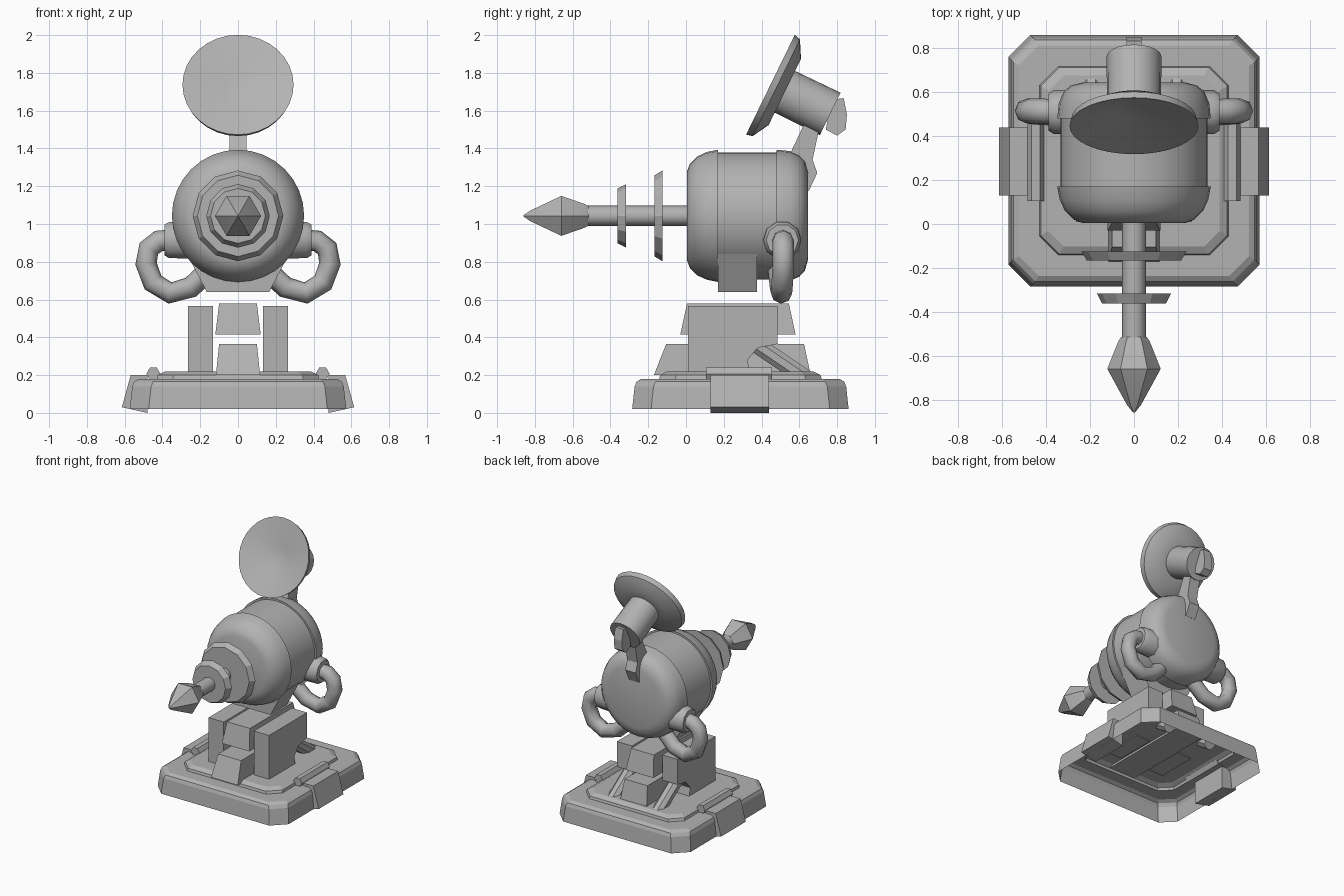
import bpy, bmesh, math
from mathutils import Vector

old = bpy.data.objects.get("Cube")
if old:
    bpy.data.objects.remove(old, do_unlink=True)

grey = bpy.data.materials.new("plain_grey")
grey.use_nodes = True
COLOUR = (0.45, 0.45, 0.45, 1)
grey.diffuse_color = COLOUR
grey.node_tree.nodes["Principled BSDF"].inputs["Base Color"].default_value = COLOUR


def smooth(ob, angle=40):
    bpy.ops.object.select_all(action='DESELECT')
    ob.select_set(True)
    bpy.context.view_layer.objects.active = ob
    bpy.ops.object.shade_smooth_by_angle(angle=math.radians(angle))


def loft(name, rings, cap_start=True, cap_end=True, smooth_angle=None):
    """Skin a list of equal-length point rings."""
    bm = bmesh.new()
    loops = [[bm.verts.new(p) for p in ring] for ring in rings]
    n = len(loops[0])
    for a, b in zip(loops, loops[1:]):
        for i in range(n):
            j = (i + 1) % n
            bm.faces.new((a[i], a[j], b[j], b[i]))
    if cap_start:
        bm.faces.new(loops[0])
    if cap_end:
        bm.faces.new(loops[-1])
    bmesh.ops.recalc_face_normals(bm, faces=bm.faces)
    mesh = bpy.data.meshes.new(name)
    bm.to_mesh(mesh)
    bm.free()
    mesh.materials.append(grey)
    ob = bpy.data.objects.new(name, mesh)
    bpy.context.collection.objects.link(ob)
    if smooth_angle:
        smooth(ob, smooth_angle)
    return ob


def lathe(name, profile, origin, axis, sides, phase=0.0, smooth_angle=40):
    """Revolve (distance along axis, radius) pairs."""
    o, d = Vector(origin), Vector(axis).normalized()
    u = Vector((0, 1, 0)) if abs(d.x) > 0.9 else Vector((1, 0, 0))
    v = d.cross(u)
    rings = []
    for t, r in profile:
        angles = [math.tau * (i + phase) / sides for i in range(sides)]
        rings.append([o + d * t + (u * math.cos(a) + v * math.sin(a)) * r for a in angles])
    return loft(name, rings, smooth_angle=smooth_angle)


def prism_x(name, pts, x0, x1):
    """Extrude a (y, z) outline along x."""
    return loft(name, [[(x, y, z) for y, z in pts] for x in (x0, x1)])


def prism_y(name, pts, y0, y1):
    """Extrude an (x, z) outline along y."""
    return loft(name, [[(x, y, z) for x, z in pts] for y in (y0, y1)])


def rect(hx, y0, y1, z):
    return [(-hx, y0, z), (hx, y0, z), (hx, y1, z), (-hx, y1, z)]


def octagon(h, cut, z, cy=0.288):
    k = h - cut
    pts = [(h, -k), (h, k), (k, h), (-k, h), (-h, k), (-h, -k), (-k, -h), (k, -h)]
    return [(x, y + cy, z) for x, y in pts]


# Stepped base, open underneath
loft("base", [octagon(0.573, 0.10, 0.02), octagon(0.56, 0.10, 0.14),
              octagon(0.55, 0.10, 0.165), octagon(0.525, 0.09, 0.18),
              octagon(0.43, 0.085, 0.18), octagon(0.425, 0.085, 0.20),
              octagon(0.39, 0.07, 0.218)], cap_start=False)

# Centre blocks of the stand
loft("lower_block", [rect(0.117, -0.17, 0.66, 0.20), rect(0.10, -0.105, 0.625, 0.365)])
loft("upper_block", [rect(0.12, -0.03, 0.58, 0.415), rect(0.10, 0.005, 0.545, 0.578)])

# Parts on both sides of the stand
cheek = [(0.01, 0.21), (0.01, 0.565), (0.485, 0.565), (0.485, 0.365),
         (0.38, 0.345), (0.325, 0.28), (0.34, 0.21)]
clip = [(0.615, 0.03), (0.568, 0.20), (0.48, 0.20), (0.48, 0.0)]
for side, s in (("left", 1), ("right", -1)):
    prism_x(side + "_cheek_plate", cheek, s * 0.132, s * 0.265)
    lathe(side + "_strut", [(0, 0.048), (0.34, 0.048)], (s * 0.195, 0.36, 0.37),
          (0, 0.28, -0.19), 8, 0.5)
    prism_y(side + "_base_clip", [(s * x, z) for x, z in clip], 0.13, 0.44)
    lathe(side + "_clip_rod", [(0, 0.037), (0.35, 0.037)], (s * 0.448, 0.105, 0.207),
          (0, 1, 0), 6)

# Neck under the body
prism_y("neck", [(-0.165, 0.64), (0.165, 0.64), (0.27, 0.84), (-0.27, 0.84)], 0.17, 0.375)

# Round body with raised end caps
AXIS_Z = 1.043
lathe("body", [(0.005, 0.235), (0.02, 0.275), (0.06, 0.315), (0.11, 0.338), (0.17, 0.35),
               (0.17, 0.336), (0.48, 0.336), (0.48, 0.35), (0.55, 0.343), (0.60, 0.322),
               (0.63, 0.29), (0.645, 0.235)], (0, 0, AXIS_Z), (0, 1, 0), 32, smooth_angle=50)

# Barrel: shaft, two discs and pointed tip
lathe("barrel_shaft", [(-0.55, 0.054), (0.02, 0.054)], (0, 0, AXIS_Z), (0, 1, 0), 12)
lathe("large_disc", [(-0.166, 0.215), (-0.125, 0.24)], (0, 0, AXIS_Z), (0, 1, 0), 12,
      smooth_angle=20)
lathe("small_disc", [(-0.363, 0.145), (-0.317, 0.168)], (0, 0, AXIS_Z), (0, 1, 0), 12,
      smooth_angle=20)
lathe("barrel_tip", [(-0.86, 0.004), (-0.825, 0.032), (-0.66, 0.122), (-0.535, 0.072),
                     (-0.515, 0.058)], (0, 0, AXIS_Z), (0, 1, 0), 6, smooth_angle=20)

# Side sockets and looping hoses
hose_path = [(0.34, 0.51, 0.915), (0.42, 0.515, 0.91), (0.472, 0.515, 0.87), (0.487, 0.515, 0.79),
             (0.45, 0.51, 0.69), (0.36, 0.505, 0.635), (0.25, 0.50, 0.665), (0.15, 0.49, 0.76)]
for side, s in (("left", 1), ("right", -1)):
    lathe(side + "_socket", [(0.20, 0.105), (0.365, 0.10), (0.39, 0.085)], (0, 0.51, 0.915),
          (s, 0, 0), 10)
    curve = bpy.data.curves.new(side + "_hose", 'CURVE')
    curve.dimensions = '3D'
    curve.bevel_depth = 0.057
    curve.bevel_resolution = 2
    curve.use_fill_caps = True
    spline = curve.splines.new('POLY')
    spline.points.add(len(hose_path) - 1)
    for p, (x, y, z) in zip(spline.points, hose_path):
        p.co = (s * x, y, z, 1)
    hose = bpy.data.objects.new(side + "_hose", curve)
    bpy.context.collection.objects.link(hose)
    bpy.ops.object.select_all(action='DESELECT')
    hose.select_set(True)
    bpy.context.view_layer.objects.active = hose
    bpy.ops.object.convert(target='MESH')
    hose = bpy.context.object
    hose.data.materials.clear()
    hose.data.materials.append(grey)
    smooth(hose, 50)

# Tilted dish with its rear drum
TILT = math.radians(26)
back = (0, math.cos(TILT), -math.sin(TILT))
dish_centre = (0, 0.447, 1.737)
lathe("dish", [(0.07, 0.08), (0.0, 0.288), (0.0, 0.294), (0.035, 0.285), (0.085, 0.195),
               (0.085, 0.10)], dish_centre, back, 32, smooth_angle=30)
lathe("dish_drum", [(0.08, 0.123), (0.352, 0.125)], dish_centre, back, 20)

# Bracket arm and the knuckle behind the drum
prism_x("dish_arm", [(0.64, 1.56), (0.72, 1.56), (0.70, 1.48), (0.67, 1.34), (0.695, 1.27),
                     (0.65, 1.175), (0.60, 1.20), (0.60, 1.36), (0.555, 1.38)], -0.045, 0.045)
prism_x("dish_knuckle", [(0.77, 1.66), (0.835, 1.665), (0.852, 1.58), (0.845, 1.50),
                         (0.80, 1.468), (0.74, 1.50)], -0.035, 0.035)
